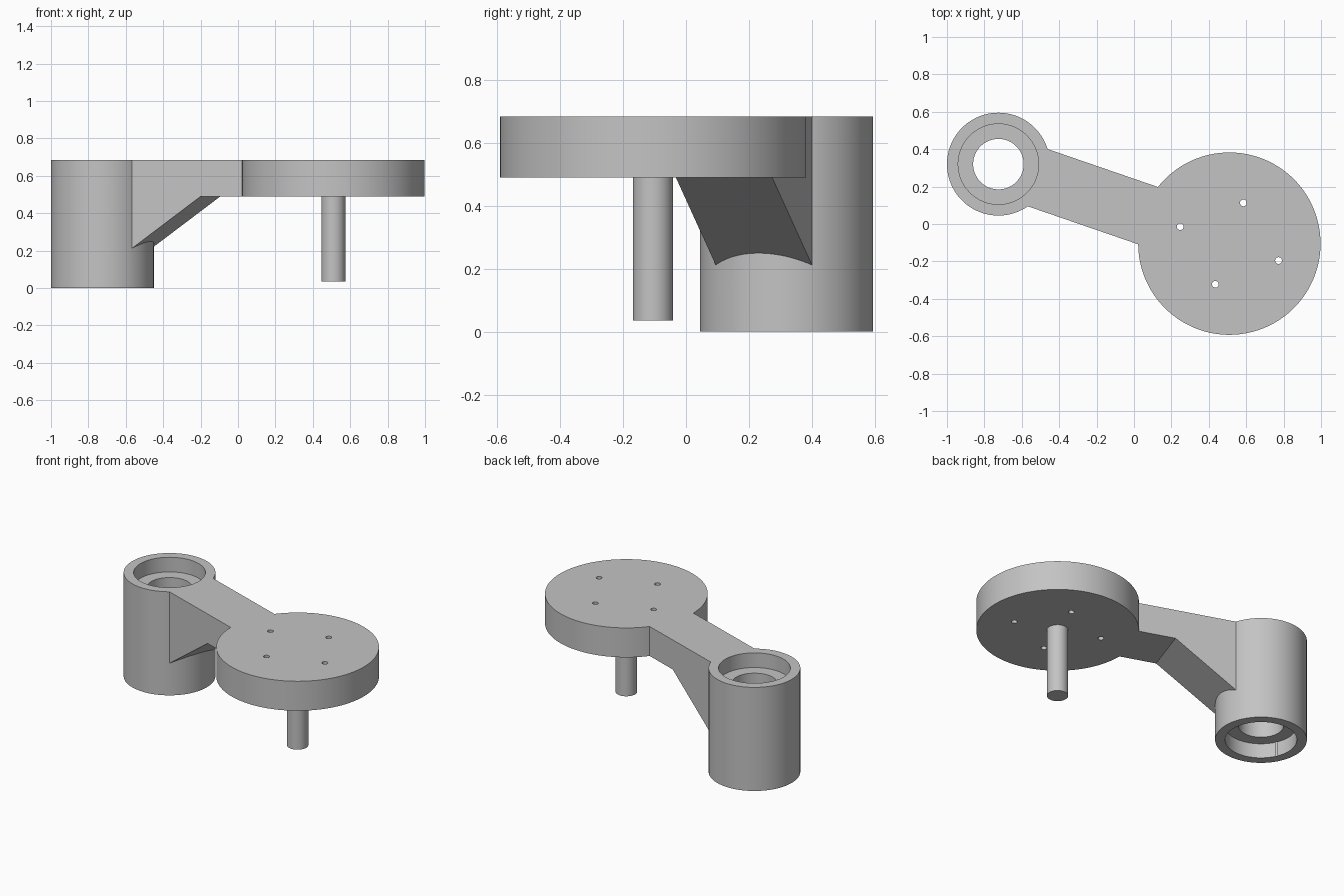
import bpy, bmesh, math
from mathutils import Matrix

default = bpy.data.objects.get("Cube")
if default:
    bpy.data.objects.remove(default, do_unlink=True)

# Layout: local frame has the hub at the origin and the arm along +x
TOP, UNDER = 0.685, 0.49
HUB_R, PLATE_R, ARM_HALF = 0.275, 0.4875, 0.162
REACH = 1.306
SIDES = 96
PLACE = Matrix.Translation((-0.725, 0.32, 0)) @ Matrix.Rotation(math.atan2(-0.425, 1.235), 4, "Z")

grey = bpy.data.materials.new("plain grey")
grey.use_nodes = True
grey.diffuse_color = (0.55, 0.55, 0.55, 1)
grey.node_tree.nodes["Principled BSDF"].inputs["Base Color"].default_value = grey.diffuse_color


def make_object(name, bm):
    bmesh.ops.recalc_face_normals(bm, faces=bm.faces)
    bm.transform(PLACE)
    mesh = bpy.data.meshes.new(name)
    bm.to_mesh(mesh)
    bm.free()
    mesh.materials.append(grey)
    obj = bpy.data.objects.new(name, mesh)
    bpy.context.collection.objects.link(obj)
    return obj


def cylinder(name, x, y, radius, low, high, sides=SIDES):
    bm = bmesh.new()
    bmesh.ops.create_cone(bm, cap_ends=True, segments=sides, radius1=radius, radius2=radius,
                          depth=high - low, matrix=Matrix.Translation((x, y, (low + high) / 2)))
    return make_object(name, bm)


def combine(target, other, operation):
    """Apply a boolean and discard the second solid."""
    mod = target.modifiers.new(operation.lower(), "BOOLEAN")
    mod.operation, mod.solver, mod.object = operation, "EXACT", other
    bpy.context.view_layer.objects.active = target
    bpy.ops.object.modifier_apply(modifier=mod.name)
    bpy.data.objects.remove(other, do_unlink=True)


def smooth(obj):
    bpy.ops.object.select_all(action="DESELECT")
    obj.select_set(True)
    bpy.context.view_layer.objects.active = obj
    bpy.ops.object.shade_smooth_by_angle(angle=math.radians(30))


# Arm with sloping gusset: side profile extruded across its width
bm = bmesh.new()
profile = [(0.218, TOP), (REACH - 0.2, TOP), (REACH - 0.2, UNDER), (0.611, UNDER), (0.218, 0.209)]
face = bm.faces.new([bm.verts.new((u, -ARM_HALF, z)) for u, z in profile])
side = bmesh.ops.extrude_face_region(bm, geom=[face])
bmesh.ops.translate(bm, vec=(0, 2 * ARM_HALF, 0),
                    verts=[g for g in side["geom"] if isinstance(g, bmesh.types.BMVert)])
bracket = make_object("bracket", bm)

# Hub and round plate joined to the arm
combine(bracket, cylinder("hub", 0, 0, HUB_R, 0, TOP), "UNION")
combine(bracket, cylinder("plate", REACH, 0, PLATE_R, UNDER, TOP, 128), "UNION")

# Through bore with a bearing seat at each end
for radius, low, high in [(0.135, -0.1, 0.8), (0.215, TOP - 0.097, 0.8), (0.215, -0.1, 0.097)]:
    combine(bracket, cylinder("bore_cutter", 0, 0, radius, low, high), "DIFFERENCE")

# Four small screw holes through the plate
for u, v in [(0.278, 0), (-0.278, 0), (0, 0.23), (0, -0.23)]:
    combine(bracket, cylinder("hole_cutter", REACH + u, v, 0.018, 0.4, 0.8, 24), "DIFFERENCE")
smooth(bracket)

# Pin hanging below the plate
smooth(cylinder("pin", REACH, 0, 0.064, 0.035, UNDER + 0.005, 48))
